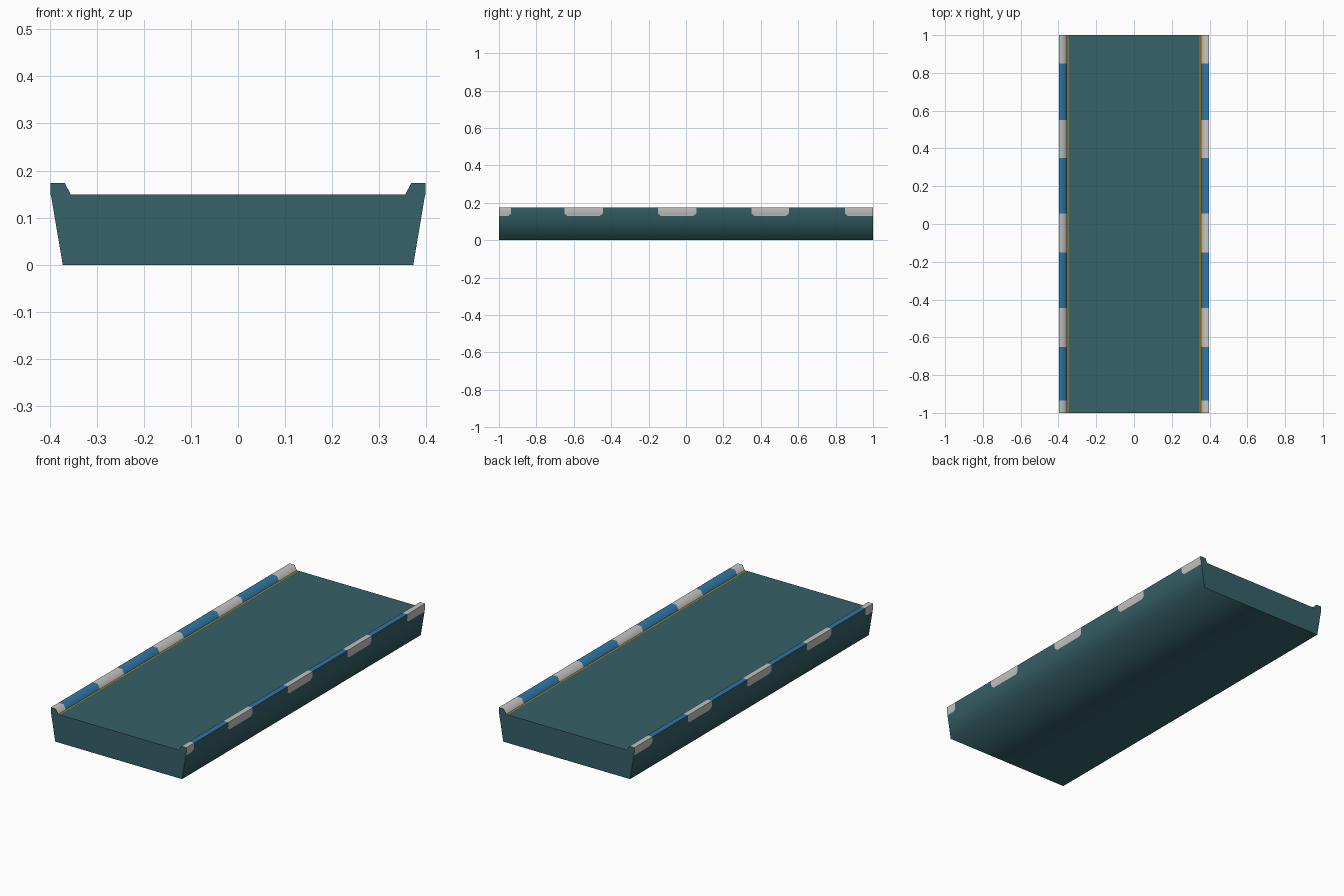
import bpy, bmesh

if "Cube" in bpy.data.objects:
    bpy.data.objects.remove(bpy.data.objects["Cube"])


def material(name, rgb):
    m = bpy.data.materials.new(name)
    m.diffuse_color = (*rgb, 1.0)
    m.use_nodes = True
    m.node_tree.nodes["Principled BSDF"].inputs["Base Color"].default_value = m.diffuse_color
    return m


TEAL, BLUE, WHITE, ORANGE = range(4)
mats = [material("deck teal", (0.037, 0.122, 0.138)),
        material("curb blue", (0.030, 0.185, 0.390)),
        material("patch white", (0.56, 0.56, 0.55)),
        material("line orange", (0.47, 0.25, 0.012))]

# Right half of the cross-section (x, z): base, flared side, raised curb, deck edge
half = [(0.372, 0.0), (0.394, 0.130), (0.396, 0.142), (0.398, 0.150),
        (0.398, 0.174), (0.368, 0.174), (0.355, 0.149), (0.347, 0.149)]
profile = half + [(-x, z) for x, z in reversed(half)]
n = len(profile)

# Stations along y: white curb patches fill every even interval
stations = [-1, -0.935, -0.65, -0.445, -0.15, 0.055, 0.35, 0.55, 0.85, 1]
last = len(stations) - 1


def colour(segment, interval):
    s = min(segment, n - 2 - segment)       # mirrored segment
    patch = interval % 2 == 0
    if 1 <= s <= 3:                         # outer curb face
        return WHITE if patch else TEAL
    if s in (4, 5):                         # curb top and inner slope
        return WHITE if patch else BLUE
    return ORANGE if s == 6 else TEAL


bm = bmesh.new()
rings = []
for j, y in enumerate(stations):
    ring = []
    for i, (x, z) in enumerate(profile):
        # clip the lower corners of each white patch
        clip = 0.015 if i in (1, n - 2) and 0 < j < last else 0
        ring.append(bm.verts.new((x, y + (-clip if j % 2 else clip), z)))
    rings.append(ring)

# Long faces
for j in range(last):
    a, b = rings[j], rings[j + 1]
    for i in range(n):
        k = (i + 1) % n
        f = bm.faces.new((a[i], a[k], b[k], b[i]))
        f.material_index = colour(i, j)
        f.smooth = True

# Sharp outer curb corners and deck edges, the rest blends
for i in (4, 6, n - 7, n - 5):
    for j in range(last):
        bm.edges.get((rings[j][i], rings[j + 1][i])).smooth = False

# End caps
for ring in (rings[0], rings[-1]):
    cap = bm.faces.new(ring)
    cap.material_index = TEAL
    for e in cap.edges:
        e.smooth = False

bmesh.ops.recalc_face_normals(bm, faces=bm.faces)
mesh = bpy.data.meshes.new("platform")
bm.to_mesh(mesh)
bm.free()
for m in mats:
    mesh.materials.append(m)
platform = bpy.data.objects.new("platform", mesh)
bpy.context.collection.objects.link(platform)
